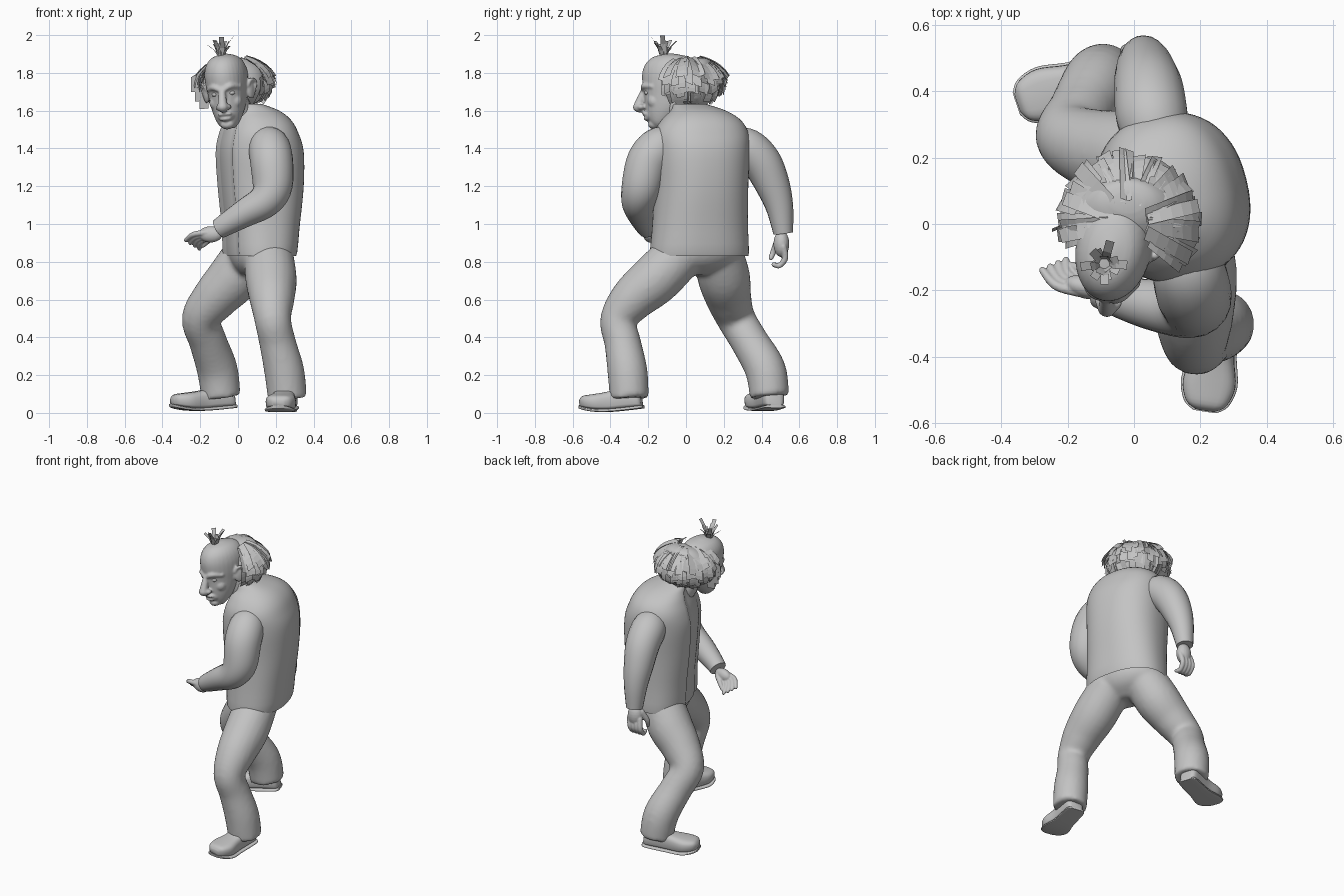
import bpy, bmesh, math, random
from mathutils import Vector, Matrix

random.seed(4)
if "Cube" in bpy.data.objects:
    bpy.data.objects.remove(bpy.data.objects["Cube"])

grey = bpy.data.materials.new("plain grey")
grey.use_nodes = True
GREY = (0.55, 0.55, 0.55, 1)
grey.diffuse_color = GREY
grey.node_tree.nodes["Principled BSDF"].inputs["Base Color"].default_value = GREY

# The head is modelled facing -y, then turned and tipped about the neck
PIVOT = Vector((-0.055, -0.08, 1.7))
HEAD = (Matrix.Translation(PIVOT) @ Matrix.Rotation(-0.2, 4, 'Z') @ Matrix.Rotation(-0.1, 4, 'Y')
        @ Matrix.Translation((0, 0.08, -1.7)))


def finish(name, bm, matrix=None, smooth=True):
    bmesh.ops.recalc_face_normals(bm, faces=bm.faces)
    if matrix:
        bm.transform(matrix)
    mesh = bpy.data.meshes.new(name)
    bm.to_mesh(mesh)
    bm.free()
    mesh.materials.append(grey)
    ob = bpy.data.objects.new(name, mesh)
    bpy.context.collection.objects.link(ob)
    if smooth:
        bpy.ops.object.select_all(action='DESELECT')
        ob.select_set(True)
        bpy.context.view_layer.objects.active = ob
        bpy.ops.object.shade_smooth_by_angle(angle=math.radians(50))
    return ob


def fuse(name, parts, voxel, rounds):
    """Melt overlapping parts into one continuous skin."""
    bpy.ops.object.select_all(action='DESELECT')
    for ob in parts:
        ob.select_set(True)
    bpy.context.view_layer.objects.active = parts[0]
    bpy.ops.object.join()
    parts[0].name = name
    mod = parts[0].modifiers.new("skin", 'REMESH')
    mod.mode, mod.voxel_size, mod.use_smooth_shade = 'VOXEL', voxel, True
    mod = parts[0].modifiers.new("soften", 'SMOOTH')
    mod.factor, mod.iterations = 0.5, rounds


def spline(keys, steps=5):
    """Catmull-Rom interpolation of rows of numbers."""
    rows = [Vector(k) for k in keys]
    rows = [rows[0]] + rows + [rows[-1]]
    out = []
    for a, b, c, d in zip(rows, rows[1:], rows[2:], rows[3:]):
        for i in range(steps):
            t = i / steps
            out.append(0.5 * (2 * b + (c - a) * t + (2 * a - 5 * b + 4 * c - d) * t * t
                              + (3 * b - a - 3 * c + d) * t ** 3))
    return out + [rows[-1]]


def bridge(bm, rings):
    loops = [[bm.verts.new(p) for p in ring] for ring in rings]
    n = len(loops[0])
    for lo, hi in zip(loops, loops[1:]):
        for i in range(n):
            bm.faces.new((lo[i], lo[(i + 1) % n], hi[(i + 1) % n], hi[i]))
    bm.faces.new(loops[0][::-1])
    bm.faces.new(loops[-1])


def tube(name, keys, sides=18, round_ends=False):
    """Limb swept along rows of x, y, z, radius."""
    rows = spline(keys)
    pts = [Vector(r[:3]) for r in rows]
    rad = [r[3] for r in rows]
    if round_ends:
        for _ in range(2):
            d = (pts[-1] - pts[-2]).normalized()
            end, r = pts[-1], rad[-1]
            for a in (0.5, 1.0, 1.45):
                pts.append(end + d * r * math.sin(a))
                rad.append(r * math.cos(a))
            pts.reverse()
            rad.reverse()
    bm = bmesh.new()
    rings, u = [], None
    for i, p in enumerate(pts):
        d = (pts[min(i + 1, len(pts) - 1)] - pts[max(i - 1, 0)]).normalized()
        u = (d.orthogonal() if u is None else u - d * u.dot(d)).normalized()
        v = d.cross(u)
        rings.append([p + rad[i] * (u * math.cos(a) + v * math.sin(a))
                      for a in (math.tau * k / sides for k in range(sides))])
    bridge(bm, rings)
    return finish(name, bm)


def stack(name, keys, turn=0.0, power=1.0, sides=32, opening=None):
    """Body from level ovals: centre x, centre y, z, half length, half depth."""
    rings = []
    for cx, cy, z, a, b in spline(keys, 4):
        ring = []
        for k in range(sides):
            t = math.tau * k / sides
            c, s = math.cos(t), math.sin(t)
            p = Vector((math.copysign(abs(c) ** power, c) * a, math.copysign(abs(s) ** power, s) * b, 0))
            if opening and opening[0] < math.degrees(t) < opening[1]:
                p *= 0.92
            ring.append(Matrix.Rotation(turn, 3, 'Z') @ p + Vector((cx, cy, z)))
        rings.append(ring)
    bm = bmesh.new()
    bridge(bm, rings)
    return finish(name, bm)


def ball(name, centre, size, matrix=None, turn=0.0):
    bm = bmesh.new()
    bmesh.ops.create_uvsphere(bm, u_segments=18, v_segments=12, radius=1)
    m = Matrix.Translation(centre) @ Matrix.Rotation(turn, 4, 'Z') @ Matrix.Diagonal((*size, 1))
    return finish(name, bm, matrix @ m if matrix else m)


# Jacket body turned toward -x, its front panels standing proud of the shirt
TURN = math.radians(104)
stack("jacket", [(.11, .07, .95, .22, .15), (.115, .07, .83, .262, .182), (.12, .075, 1.0, .253, .2),
                 (.12, .08, 1.2, .248, .222), (.115, .08, 1.38, .255, .227), (.11, .08, 1.48, .25, .203),
                 (.105, .08, 1.55, .21, .17), (.085, .065, 1.6, .145, .13), (.04, .02, 1.635, .085, .085)],
      TURN, 0.87, 60, opening=(76, 121))

# Trousers
seat = stack("seat", [(.09, .05, .73, .09, .07), (.105, .06, .78, .19, .13), (.11, .07, .85, .23, .16),
                      (.11, .07, .93, .21, .15)], TURN)
left_leg = tube("left_leg", [(.16, -.02, .85, .13), (.175, -.16, .71, .136), (.18, -.285, .6, .119),
                             (.185, -.358, .49, .097), (.21, -.335, .37, .097), (.245, -.31, .22, .106),
                             (.262, -.3, .075, .103)], 22)
right_leg = tube("right_leg", [(.06, .17, .85, .13), (-.02, .2, .72, .139), (-.12, .225, .61, .122),
                               (-.195, .265, .5, .103), (-.16, .335, .38, .1), (-.11, .42, .23, .108),
                               (-.09, .442, .085, .104)], 22)
fuse("trousers", [seat, left_leg, right_leg], .014, 4)


# Shoes: heel to toe along the local x axis, pitched toward the toe
def shoe(label, heel, toe, lift, pitch):
    heel, toe = Vector(heel), Vector(toe)
    d = toe - heel
    place = (Matrix.Translation((*heel, lift)) @ Matrix.Rotation(math.atan2(d.y, d.x), 4, 'Z')
             @ Matrix.Rotation(pitch, 4, 'Y'))
    profile = [(0, .035, .07), (.06, .055, .095), (.3, .06, .125), (.5, .064, .11),
               (.75, .08, .095), (.93, .062, .075), (1, .03, .045)]
    for part, grow, low in (("shoe", 0, .012), ("shoe_sole", .006, 0)):
        rings = []
        for t, w, h in spline(profile, 4):
            top = h if part == "shoe" else .018
            ring = []
            for k in range(24):
                a = math.tau * k / 24
                c, s = math.cos(a), math.sin(a)
                flat = .8 if s > 0 else .35
                z = low + (top - low) * (0.5 + 0.5 * math.copysign(abs(s) ** flat, s)) + .04 * t ** 4
                ring.append((t * (d.length + 2 * grow) - grow, (w + grow) * math.copysign(abs(c) ** .55, c), z))
            rings.append(ring)
        bm = bmesh.new()
        bridge(bm, rings)
        finish(label + "_" + part, bm, place)


shoe("left", (.265, -.23), (.215, -.555), .023, .12)
shoe("right", (-.02, .475), (-.345, .365), .026, .1)

# Sleeves
tube("left_sleeve", [(.15, -.08, 1.425, .09), (.165, -.14, 1.405, .11), (.178, -.2, 1.33, .114),
                     (.182, -.235, 1.2, .106), (.14, -.252, 1.12, .09), (.04, -.24, 1.06, .075),
                     (-.06, -.215, 1.0, .06), (-.1, -.2, .975, .054)], 20)
tube("right_sleeve", [(.075, .24, 1.42, .09), (.055, .32, 1.4, .108), (.045, .4, 1.325, .105),
                      (.035, .457, 1.21, .092), (.03, .495, 1.09, .073), (.025, .515, .95, .052)], 20)

# Hands
left_hand = [ball("left_palm", (-.145, -.19, .945), (.065, .035, .043), turn=-.25)]
right_hand = [ball("right_palm", (.025, .505, .895), (.05, .042, .07), turn=.1)]
for i in range(4):
    f = i / 3
    left_hand.append(tube("finger", [(-.165, -.205 + .03 * f, .955 - .03 * f, .016),
                                     (-.235 + .035 * f, -.185 + .035 * f, .945 - .04 * f, .015),
                                     (-.275 + .07 * f, -.14 + .03 * f, .915 - .045 * f, .012)], 8, True))
    right_hand.append(tube("finger", [(-.015 + .075 * f, .515, .88, .018), (-.025 + .075 * f, .525, .82, .017),
                                      (-.025 + .07 * f, .495, .78, .015), (-.02 + .07 * f, .465, .785, .013)],
                           8, True))
left_hand.append(tube("thumb", [(-.12, -.17, .94, .019), (-.16, -.14, .91, .016), (-.185, -.125, .885, .012)],
                      8, True))
right_hand.append(tube("thumb", [(-.01, .49, .92, .02), (-.035, .465, .86, .017), (-.03, .45, .82, .013)], 8, True))
fuse("left_hand", left_hand, .005, 2)
fuse("right_hand", right_hand, .005, 2)

# Neck and head
tube("neck", [(.04, .02, 1.52, .08), (.0, -.02, 1.6, .075), (-.03, -.05, 1.68, .075)])
face = [stack("skull", [(0, -.13, 1.505, .03, .03), (0, -.13, 1.53, .055, .055), (0, -.115, 1.57, .074, .09),
                        (0, -.095, 1.62, .09, .12), (0, -.08, 1.68, .102, .142), (0, -.075, 1.74, .111, .158),
                        (0, -.075, 1.8, .112, .16), (0, -.078, 1.85, .098, .138), (0, -.08, 1.885, .066, .094),
                        (0, -.082, 1.902, .015, .02)])]

# Face
face += [tube("nose_bridge", [(0, -.215, 1.73, .014), (0, -.235, 1.68, .02), (0, -.252, 1.63, .026)], 12),
         ball("nose_tip", (0, -.247, 1.618), (.031, .036, .028)),
         ball("muzzle", (0, -.175, 1.575), (.05, .045, .035)),
         ball("upper_lip", (0, -.21, 1.581), (.04, .021, .012)),
         ball("lower_lip", (0, -.202, 1.556), (.034, .021, .012)),
         ball("chin", (0, -.165, 1.525), (.038, .034, .025))]
for s, label in ((1, "left"), (-1, "right")):
    face += [ball("nostril", (.026 * s, -.235, 1.617), (.016, .02, .015)),
             ball("cheek", (.05 * s, -.155, 1.645), (.038, .04, .04)),
             tube("brow", [(.012 * s, -.228, 1.71, .013), (.045 * s, -.214, 1.726, .017),
                           (.085 * s, -.165, 1.72, .012)], 8, True),
             ball("ear", (.12 * s, -.06, 1.7), (.014, .032, .05), turn=-.45 * s),
             tube("ear_rim", [(.112 * s, -.085, 1.72, .009), (.13 * s, -.07, 1.752, .01),
                              (.145 * s, -.03, 1.735, .01), (.125 * s, -.05, 1.66, .01)], 8, True)]
    ball(label + "_eye", (.042 * s, -.198, 1.69), (.021, .016, .013), HEAD)
fuse("head", face, .0065, 3)
bpy.context.active_object.matrix_world = HEAD


# Hair: flat strips combed outward round the back of the bald crown
def strip(bm, pts, across, width):
    pairs = [(bm.verts.new(p - across * width / 2), bm.verts.new(p + across * width / 2)) for p in pts]
    for (a, b), (c, d) in zip(pairs, pairs[1:]):
        bm.faces.new((a, b, d, c))


stack("hair_base", [(-.02, .04, 1.63, .1, .07), (-.02, .035, 1.67, .15, .1), (-.02, .03, 1.74, .165, .12),
                    (-.02, .04, 1.82, .145, .105), (-.02, .06, 1.865, .095, .07), (-.02, .065, 1.88, .05, .03)])
bm = bmesh.new()
COUNT = 28
for layer, (start, sweep) in enumerate(((68, 62), (40, 50), (14, 42), (-10, 38))):
    for i in range(COUNT):
        a = math.radians(-38 + 240 * (i + .5 * (layer % 2) + random.uniform(-.25, .25)) / COUNT)
        out = Vector((math.cos(a), math.sin(a), 0))
        across = Vector((-out.y, out.x, random.uniform(-.5, .5)))
        size = .985 + random.uniform(-.06, .05)
        begin = start + random.uniform(-8, 6)
        pts = []
        for t in range(6):
            e = math.radians(begin - sweep * t / 5)
            r = size * (.95 + .13 * (t / 5) ** 2)
            pts.append(Vector((-.018, .005, 1.757)) + r * (out * .2 * math.cos(e) + Vector((0, 0, .137 * math.sin(e)))))
        strip(bm, pts, across + out * random.uniform(-.35, .35), .042)
finish("hair_strips", bm, smooth=False)

# Loose locks standing out beside the right temple
bm = bmesh.new()
for x, top, tip in ((-.225, 1.8, 1.7), (-.205, 1.74, 1.65), (-.18, 1.69, 1.61)):
    strip(bm, [Vector((x + .04, .01, top + .005)), Vector((x, -.005, top - .02)), Vector((x, -.015, tip))],
          Vector((1, .4, .1)), .045)
finish("temple_locks", bm, smooth=False)

# Upright tuft on the crown
bm = bmesh.new()
for i in range(16):
    a = math.tau * i / 16 + random.uniform(-.2, .2)
    out = Vector((math.cos(a), math.sin(a), 0))
    spread = random.uniform(.02, .09)
    top = random.uniform(.045, .085) + (.03 if i % 6 == 0 else 0)
    root = Vector((-.09, -.12, 1.885))
    strip(bm, [root + out * .012, root + out * (.012 + spread * .35) + Vector((0, 0, top * .6)),
               root + out * spread + Vector((0, 0, top))], Vector((-out.y, out.x, 0)), .026)
finish("crown_tuft", bm, smooth=False)
